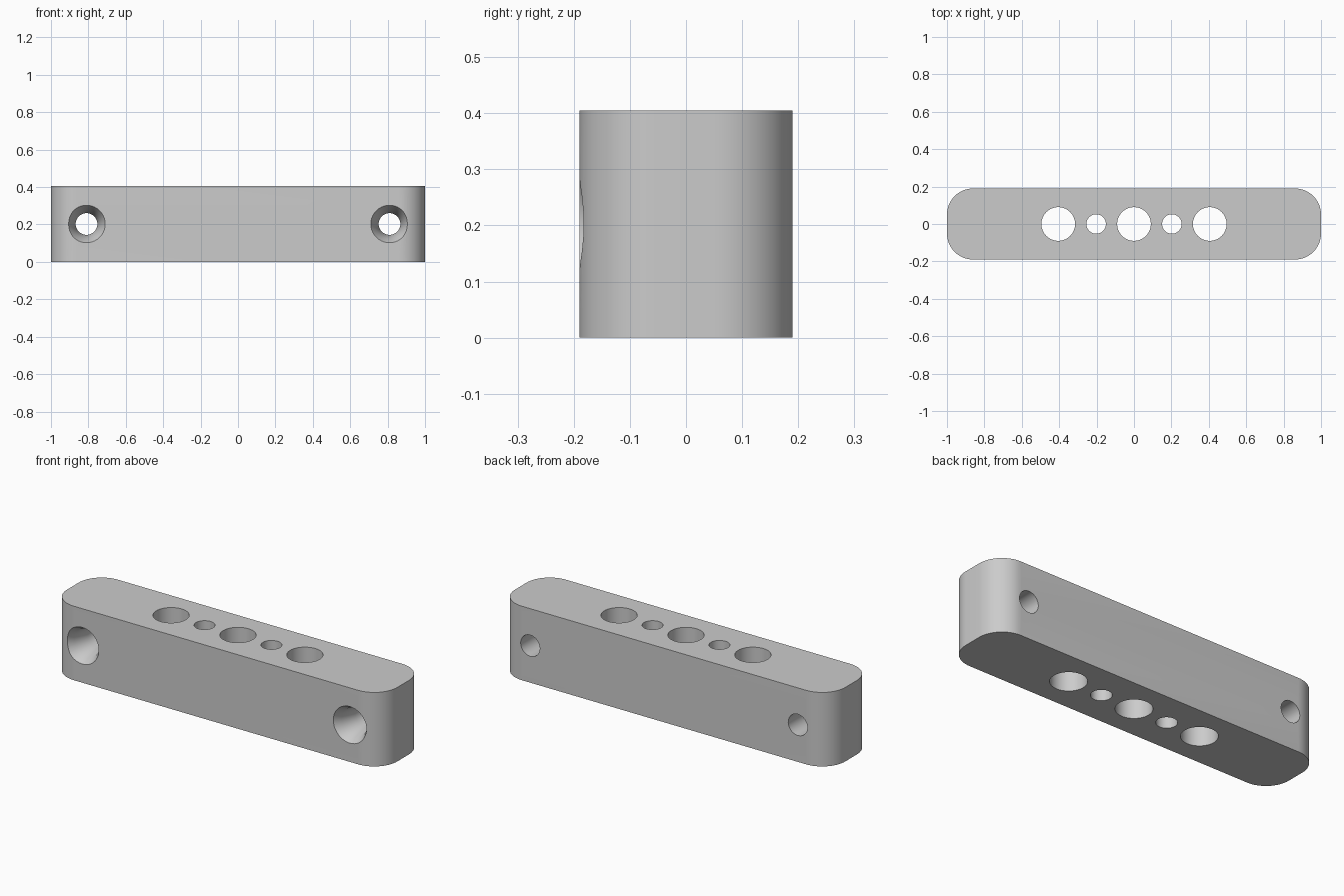
import bpy, bmesh, math
from mathutils import Matrix, Vector

cube = bpy.data.objects.get("Cube")
if cube:
    bpy.data.objects.remove(cube, do_unlink=True)

HALF_LEN, HALF_DEPTH, HEIGHT, CORNER = 1.0, 0.19, 0.405, 0.14
MID = HEIGHT / 2

grey = bpy.data.materials.new("plain_grey")
grey.use_nodes = True
grey.diffuse_color = (0.6, 0.6, 0.6, 1)
grey.node_tree.nodes["Principled BSDF"].inputs["Base Color"].default_value = (0.6, 0.6, 0.6, 1)


def make_object(name, bm):
    bmesh.ops.recalc_face_normals(bm, faces=bm.faces)
    mesh = bpy.data.meshes.new(name)
    bm.to_mesh(mesh)
    bm.free()
    mesh.materials.append(grey)
    obj = bpy.data.objects.new(name, mesh)
    bpy.context.collection.objects.link(obj)
    return obj


def lathe(bm, profile, matrix, sides=64):
    """Closed solid of revolution about local z from (radius, height) pairs."""
    rings = []
    for radius, height in profile:
        angles = [math.tau * i / sides for i in range(sides)]
        rings.append([bm.verts.new(matrix @ Vector((radius * math.cos(a), radius * math.sin(a), height)))
                      for a in angles])
    for low, high in zip(rings, rings[1:]):
        for i in range(sides):
            j = (i + 1) % sides
            bm.faces.new((low[i], low[j], high[j], high[i]))
    bm.faces.new(rings[0][::-1])
    bm.faces.new(rings[-1])


# Bar with rounded upright corners
bm = bmesh.new()
bmesh.ops.create_cube(bm, size=1, matrix=Matrix.Translation((0, 0, MID))
                      @ Matrix.Diagonal((2 * HALF_LEN, 2 * HALF_DEPTH, HEIGHT, 1)))
uprights = [e for e in bm.edges if abs(e.verts[0].co.z - e.verts[1].co.z) > HEIGHT / 2]
bmesh.ops.bevel(bm, geom=uprights, offset=CORNER, segments=16, profile=0.5, affect='EDGES')
bar = make_object("mounting_bar", bm)

# Upright through holes, alternating large and small
bm = bmesh.new()
for i in range(-2, 3):
    radius = 0.09 if i % 2 == 0 else 0.052
    lathe(bm, [(radius, -0.1), (radius, HEIGHT + 0.1)], Matrix.Translation((0.2025 * i, 0, 0)))

# Screw holes, flared at the front
screw = [(0.112, -0.02), (0.1, 0), (0.077, 0.04), (0.058, 0.13), (0.058, 0.5)]
for side in (-1, 1):
    lathe(bm, screw, Matrix.Translation((0.81 * side, -HALF_DEPTH, MID))
          @ Matrix.Rotation(-math.pi / 2, 4, 'X'))
cutter = make_object("hole_cutter", bm)
cutter.hide_render = True

# Cut the holes and shade
cut = bar.modifiers.new("holes", 'BOOLEAN')
cut.operation, cut.solver, cut.object = 'DIFFERENCE', 'EXACT', cutter
bpy.ops.object.select_all(action='DESELECT')
bpy.context.view_layer.objects.active = bar
bar.select_set(True)
bpy.ops.object.modifier_apply(modifier=cut.name)
bpy.data.objects.remove(cutter, do_unlink=True)
bpy.ops.object.shade_smooth_by_angle(angle=math.radians(32))
